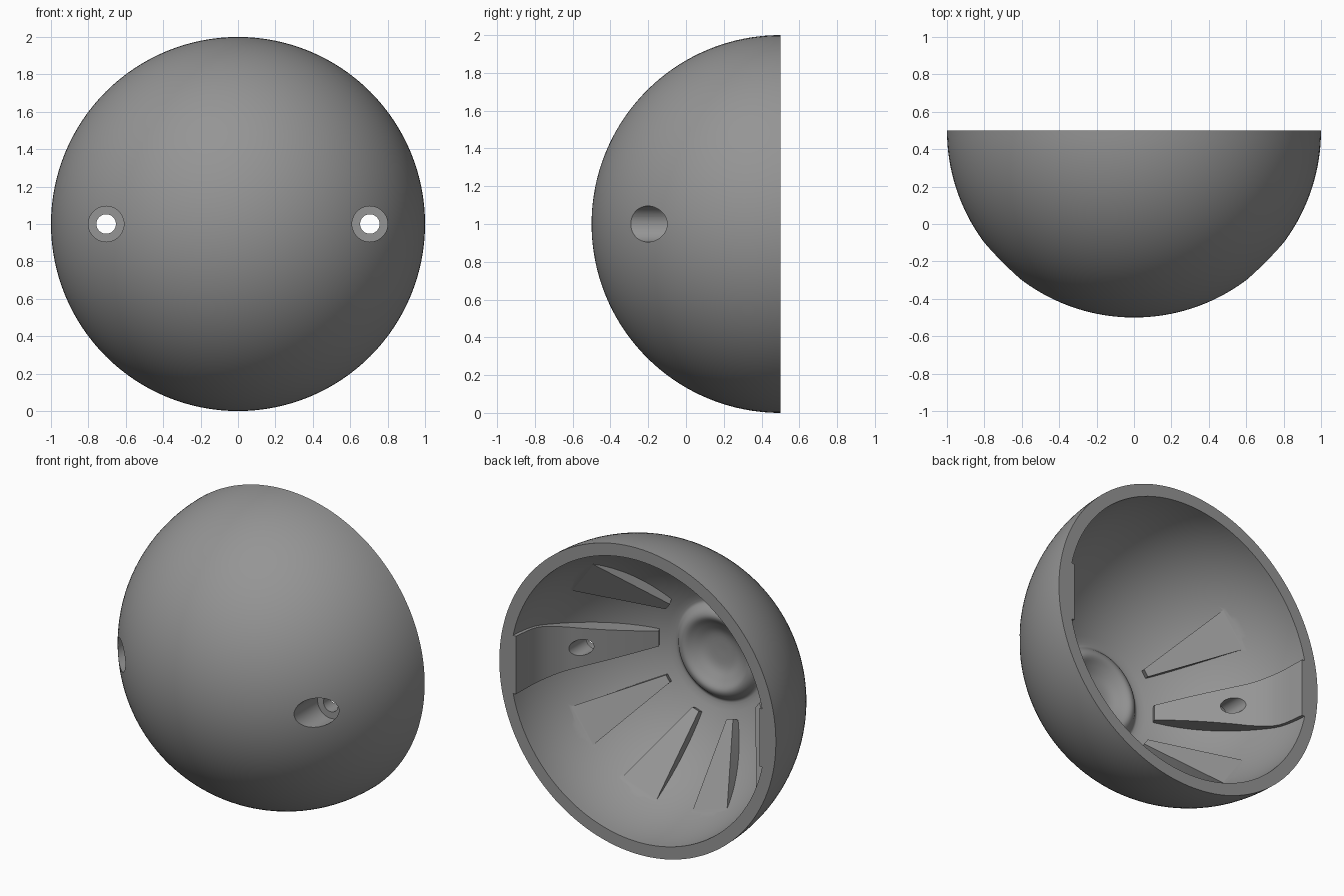
import bpy, bmesh, math
from mathutils import Vector, Matrix

if "Cube" in bpy.data.objects:
    bpy.data.objects.remove(bpy.data.objects["Cube"])

CY, CZ = 0.5, 1.0      # centre of the rim circle
INNER = 0.92
SEG = 128

grey = bpy.data.materials.new("mid grey")
grey.diffuse_color = (0.3, 0.3, 0.3, 1)
grey.use_nodes = True
grey.node_tree.nodes["Principled BSDF"].inputs["Base Color"].default_value = grey.diffuse_color


def make_object(name, bm):
    bmesh.ops.recalc_face_normals(bm, faces=bm.faces)
    me = bpy.data.meshes.new(name)
    bm.to_mesh(me)
    bm.free()
    me.materials.append(grey)
    ob = bpy.data.objects.new(name, me)
    bpy.context.collection.objects.link(ob)
    ob.location = (0, CY, CZ)
    return ob


def smooth_line(pts, steps):
    """Catmull-Rom curve through a few points of any dimension."""
    v = [Vector(p) for p in pts]
    v = [2 * v[0] - v[1]] + v + [2 * v[-1] - v[-2]]
    out = []
    for i in range(1, len(v) - 2):
        a, b, c, d = v[i - 1:i + 3]
        for k in range(steps):
            t = k / steps
            out.append(0.5 * (2 * b + (c - a) * t + (2 * a - 5 * b + 4 * c - d) * t * t
                              + (3 * b - a - 3 * c + d) * t ** 3))
    return out + [v[-2]]


def lathe(name, profile):
    """Turn a (radius, y) profile about the y axis; both ends lie on the axis."""
    bm = bmesh.new()
    rings = []
    for r, y in profile:
        n = 1 if r < 1e-6 else SEG
        rings.append([bm.verts.new((r * math.cos(2 * math.pi * k / SEG), y,
                                    r * math.sin(2 * math.pi * k / SEG))) for k in range(n)])
    for a, b in zip(rings, rings[1:]):
        for k in range(SEG):
            q = [a[k % len(a)], a[(k + 1) % len(a)], b[(k + 1) % len(b)], b[k % len(b)]]
            bm.faces.new(list(dict.fromkeys(q)))
    return make_object(name, bm)


def blade(name, stations, azimuth):
    """Raised strip on the inner wall from (radius, y, half width) stations."""
    bm = bmesh.new()
    turn = Matrix.Rotation(-azimuth, 3, 'Y')
    loops = []
    for r, y, w in stations:
        s = 0.965 / math.hypot(r, y)
        loops.append([bm.verts.new(turn @ Vector(p)) for p in
                      ((r, y, -w), (r, y, w), (r * s, y * s, w), (r * s, y * s, -w))])
    for a, b in zip(loops, loops[1:]):
        for k in range(4):
            j = (k + 1) % 4
            bm.faces.new((a[k], a[j], b[j], b[k]))
    bm.faces.new(loops[0])
    bm.faces.new(loops[-1])
    return make_object(name, bm)


def cylinder(name, radius, x, y0, y1):
    bm = bmesh.new()
    bmesh.ops.create_cone(bm, cap_ends=True, segments=48, radius1=radius, radius2=radius,
                          depth=y1 - y0,
                          matrix=Matrix.Translation((x, (y0 + y1) / 2, 0))
                          @ Matrix.Rotation(math.pi / 2, 4, 'X'))
    return make_object(name, bm)


def combine(target, tool, operation):
    mod = target.modifiers.new(tool.name, 'BOOLEAN')
    mod.operation, mod.solver, mod.object = operation, 'EXACT', tool
    bpy.context.view_layer.objects.active = target
    bpy.ops.object.modifier_apply(modifier=mod.name)
    bpy.data.objects.remove(tool)


# Half-sphere shell with a dished boss at the inner pole
outer = [(math.sin(a), -math.cos(a)) for a in (math.pi / 2 * i / 40 for i in range(41))]
start = math.asin(0.34 / INNER)
inner = [(INNER * math.sin(a), -INNER * math.cos(a)) for a in
         (math.pi / 2 + (start - math.pi / 2) * i / 32 for i in range(33))]
boss = smooth_line([inner[-1], (0.31, -0.855), (0.27, -0.815), (0.23, -0.805),
                    (0.18, -0.835), (0.11, -0.868), (0, -0.875)], 4)[1:]
shell = lathe("half_shell", outer + inner + [tuple(p) for p in boss])

# Two wide pads carrying the screw holes
pad = smooth_line([(0.40, -0.79, 0.05), (0.5, -0.66, 0.075), (0.6, -0.54, 0.10),
                   (0.7, -0.43, 0.125), (0.79, -0.33, 0.15), (0.86, -0.19, 0.18),
                   (0.88, 0, 0.19)], 4)
for i, az in enumerate((0, 180)):
    combine(shell, blade(f"screw_pad_{i}", pad, math.radians(az)), 'UNION')

# Flat ribs that widen and sink into the wall
head, tail = Vector((0.40, -0.775, 0.025)), Vector((0.86, -0.35, 0.14))
rib = [head.lerp(tail, i / 12) for i in range(13)]
for i, az in enumerate((36, 144, -36, -72, -108, -144)):
    combine(shell, blade(f"rib_{i}", rib, math.radians(az)), 'UNION')

# Counterbored screw holes
for x in (-0.705, 0.705):
    combine(shell, cylinder("counterbore", 0.095, x, -1.2, -0.55), 'DIFFERENCE')
    combine(shell, cylinder("screw_hole", 0.052, x, -1.2, 0.2), 'DIFFERENCE')

bpy.ops.object.select_all(action='DESELECT')
shell.select_set(True)
bpy.context.view_layer.objects.active = shell
bpy.ops.object.shade_smooth_by_angle(angle=math.radians(25))
